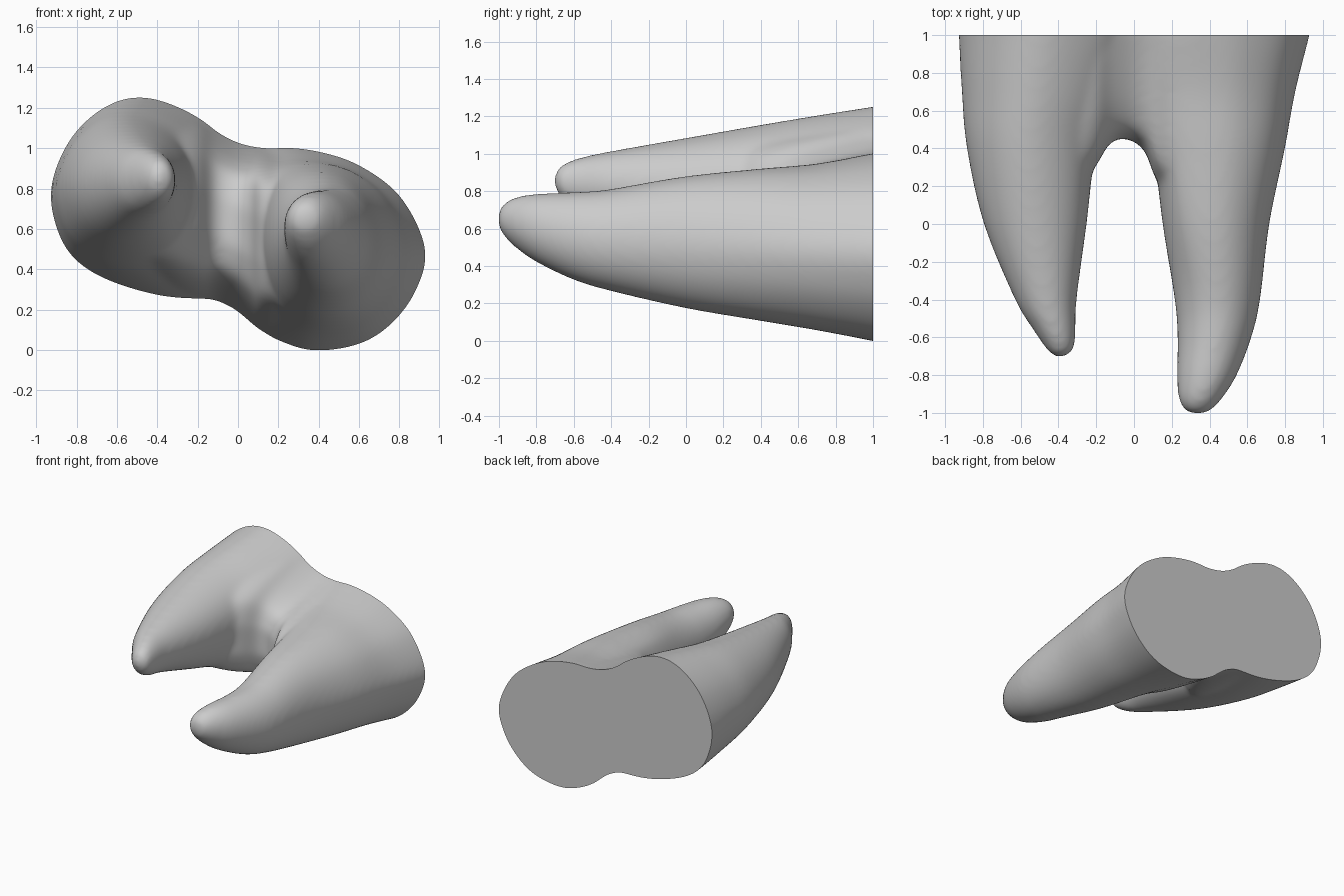
import bpy, bmesh
from math import pi
from mathutils import Vector

if "Cube" in bpy.data.objects:
    bpy.data.objects.remove(bpy.data.objects["Cube"])


def catmull(p0, p1, p2, p3, t):
    """Smooth interpolation between p1 and p2."""
    return tuple(0.5 * (2 * b + (c - a) * t + (2 * a - 5 * b + 4 * c - d) * t * t
                        + (3 * b - a - 3 * c + d) * t ** 3)
                 for a, b, c, d in zip(p0, p1, p2, p3))


def smooth_closed(pts, n):
    k = len(pts)
    return [catmull(pts[i - 1], pts[i], pts[(i + 1) % k], pts[(i + 2) % k], j / n)
            for i in range(k) for j in range(n)]


def smooth_open(pts, n):
    k = len(pts) - 1
    return [catmull(pts[max(i - 1, 0)], pts[i], pts[i + 1], pts[min(i + 2, k)], j / n)
            for i in range(k) for j in range(n)] + [pts[-1]]


def loft(bm, rings):
    """Skin a list of equal-length rings and cap both ends."""
    rows = [[bm.verts.new(p) for p in r] for r in rings]
    n = len(rows[0])
    for a, b in zip(rows, rows[1:]):
        for i in range(n):
            bm.faces.new((a[i], a[(i + 1) % n], b[(i + 1) % n], b[i]))
    bm.faces.new(rows[0])
    bm.faces.new(rows[-1][::-1])


def add_root(bm, outline, stations):
    """stations: y, x min, x max, z min, z max; outline rounds off toward the tip."""
    pts = smooth_closed(outline, 5)
    xs, zs = [p[0] for p in pts], [p[1] for p in pts]
    cx, cz = (max(xs) + min(xs)) / 2, (max(zs) + min(zs)) / 2
    hx, hz = (max(xs) - min(xs)) / 2, (max(zs) - min(zs)) / 2
    unit = [Vector(((x - cx) / hx, (z - cz) / hz)) for x, z in pts]
    rings = []
    for y, x0, x1, z0, z1 in smooth_open(stations, 5):
        b = min(1, max(0, (1 - y) / 1.3))
        ring = []
        for v in unit:
            s = v * (1 - b) + v.normalized() * b
            ring.append(((x0 + x1) / 2 + s.x * (x1 - x0) / 2, y,
                         (z0 + z1) / 2 + s.y * (z1 - z0) / 2))
        rings.append(ring)
    loft(bm, rings)


bm = bmesh.new()

# Left root
add_root(bm,
         [(-.47, 1.25), (-.66, 1.20), (-.83, 1.04), (-.925, .8), (-.89, .58), (-.79, .43),
          (-.6, .325), (-.32, .255), (-.12, .28), (-.02, .5), (0, .85), (-.08, 1.05), (-.25, 1.18)],
         [(1.12, -.932, .02, .24, 1.27), (1, -.928, 0, .255, 1.252), (.7, -.912, -.1, .33, 1.205),
          (.4, -.885, -.2, .41, 1.155), (0, -.795, -.25, .52, 1.085), (-.4, -.63, -.303, .65, 1.015),
          (-.55, -.54, -.308, .695, .985), (-.64, -.48, -.312, .74, .955),
          (-.685, -.445, -.335, .785, .925), (-.703, -.415, -.37, .825, .885)])

# Right root
add_root(bm,
         [(.2, 1), (.4, .98), (.6, .91), (.8, .755), (.92, .5), (.87, .29), (.75, .13), (.6, .035),
          (.4, 0), (.25, .03), (.1, .12), (.01, .35), (-.02, .7), (.05, .95)],
         [(1.12, -.03, .95, -.03, 1.015), (1, -.02, .93, -.002, 1.003), (.7, .04, .855, .055, .955),
          (.4, .1, .8, .105, .93), (0, .15, .717, .173, .885), (-.4, .215, .668, .265, .812),
          (-.6, .23, .622, .325, .795), (-.8, .227, .545, .42, .787), (-.92, .235, .47, .505, .765),
          (-.985, .265, .41, .575, .725), (-1.005, .305, .37, .62, .68)])

# Web joining the two roots: x, front edge y, top z, bottom z
nose = [(0, 1), (.4, .87), (.7, .74), (.9, .57), (1, .25)]
web = []
for x, front, top, bottom in smooth_open(
        [(-.4, .1, 1.12, .32), (-.3, .18, 1.16, .275), (-.2, .31, 1.145, .255),
         (-.12, .435, 1.09, .25), (-.02, .445, 1.035, .205), (.06, .38, 1.01, .14),
         (.13, .22, 1, .09), (.3, .1, .97, .05)], 4):
    mid, half = (top + bottom) / 2, (top - bottom) / 2
    upper = [(x, 1.12, mid + half * 1.04)] + [
        (x, 1 - t * (1 - front), mid + half * s) for t, s in smooth_open(nose, 3)]
    web.append(upper + [(x, y, 2 * mid - z) for _, y, z in reversed(upper)])
loft(bm, web)

bmesh.ops.recalc_face_normals(bm, faces=bm.faces)
mesh = bpy.data.meshes.new("forked_root")
bm.to_mesh(mesh)
bm.free()
root = bpy.data.objects.new("forked_root", mesh)
bpy.context.collection.objects.link(root)
bpy.context.view_layer.objects.active = root
root.select_set(True)

# Fuse the parts and soften the joints
fuse = root.modifiers.new("fuse", 'REMESH')
fuse.mode = 'VOXEL'
fuse.voxel_size = .018
soften = root.modifiers.new("soften", 'SMOOTH')
soften.factor = .5
soften.iterations = 22
for m in ("fuse", "soften"):
    bpy.ops.object.modifier_apply(modifier=m)

# Flat cut at the back
bm = bmesh.new()
bm.from_mesh(root.data)
cut = bmesh.ops.bisect_plane(bm, geom=bm.verts[:] + bm.edges[:] + bm.faces[:],
                             plane_co=(0, 1, 0), plane_no=(0, 1, 0), clear_outer=True)
rim = [e for e in cut["geom_cut"] if isinstance(e, bmesh.types.BMEdge)]
bmesh.ops.contextual_create(bm, geom=rim)
bmesh.ops.recalc_face_normals(bm, faces=bm.faces)
bm.to_mesh(root.data)
bm.free()
bpy.ops.object.shade_smooth_by_angle(angle=pi / 4)
